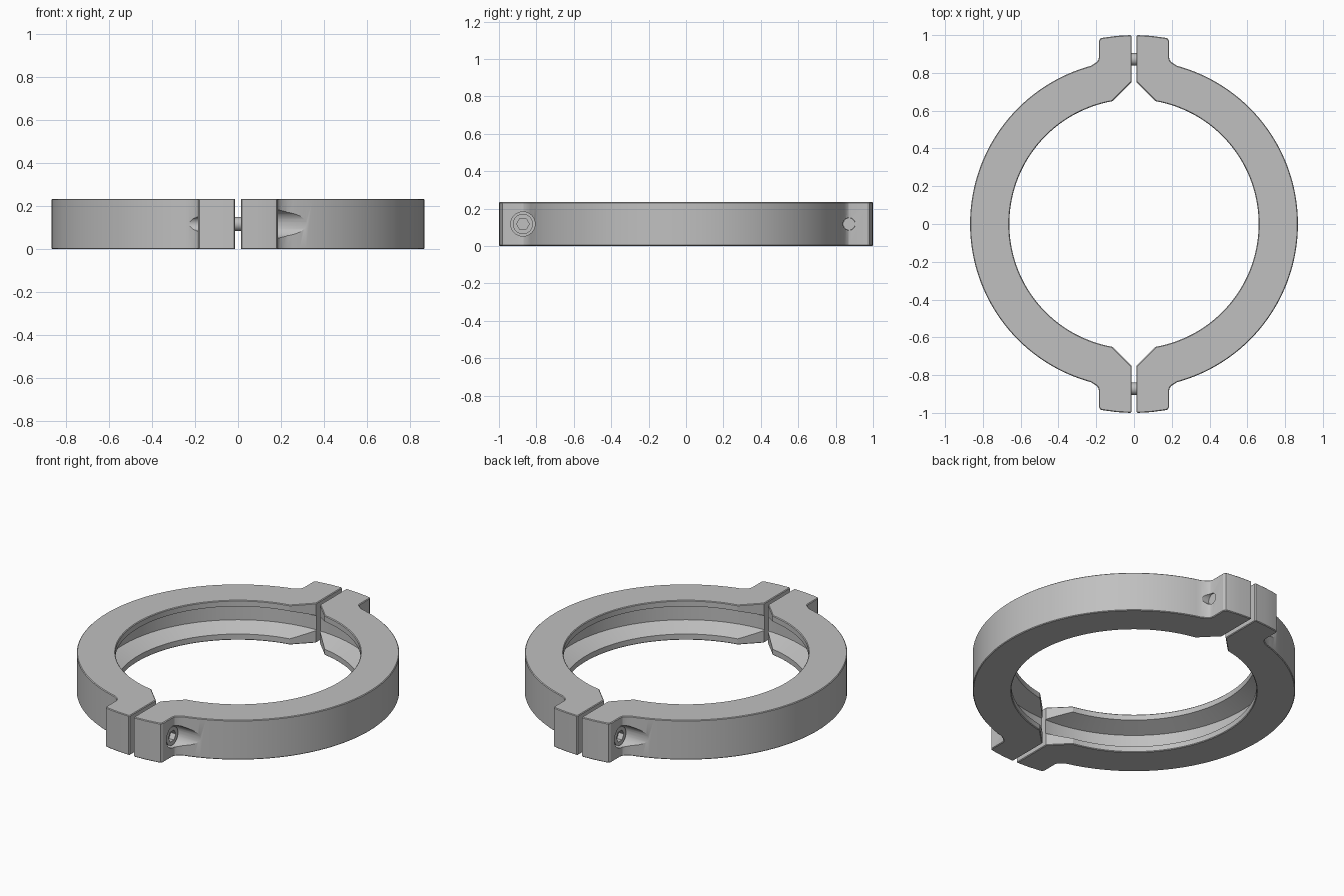
import bpy, bmesh
from math import sin, cos, asin, pi, radians
from mathutils import Matrix, Vector

if "Cube" in bpy.data.objects:
    bpy.data.objects.remove(bpy.data.objects["Cube"])

HEIGHT = 0.235
MID = HEIGHT / 2
OUTER, INNER, GROOVE = 0.868, 0.66, 0.757
BOLT_Y = 0.872

steel = bpy.data.materials.new("satin steel grey")
steel.use_nodes = True
GREY = (0.527, 0.527, 0.527, 1)
steel.diffuse_color = GREY
steel.node_tree.nodes["Principled BSDF"].inputs["Base Color"].default_value = GREY


def make(name, bm):
    bmesh.ops.recalc_face_normals(bm, faces=bm.faces)
    mesh = bpy.data.meshes.new(name)
    bm.to_mesh(mesh)
    bm.free()
    mesh.materials.append(steel)
    obj = bpy.data.objects.new(name, mesh)
    bpy.context.collection.objects.link(obj)
    return obj


def rod(name, x0, x1, y, radius, sides=40):
    """Cylinder along x at bolt height."""
    bm = bmesh.new()
    place = Matrix.Translation(((x0 + x1) / 2, y, MID)) @ Matrix.Rotation(pi / 2, 4, "Y")
    bmesh.ops.create_cone(bm, cap_ends=True, segments=sides, radius1=radius,
                          radius2=radius, depth=x1 - x0, matrix=place)
    return make(name, bm)


def cut(obj, cutter):
    cutter.hide_render = True
    mod = obj.modifiers.new("cut", "BOOLEAN")
    mod.operation, mod.solver, mod.object = "DIFFERENCE", "EXACT", cutter
    bpy.context.view_layer.objects.active = obj
    bpy.ops.object.modifier_apply(modifier=mod.name)
    bpy.data.objects.remove(cutter)


def smooth(obj):
    bpy.ops.object.select_all(action="DESELECT")
    obj.select_set(True)
    bpy.context.view_layer.objects.active = obj
    bpy.ops.object.shade_smooth_by_angle(angle=radians(25))


def arc(radius, x_end, steps):
    """Arc on the +x side, from -y to +y, ending at the given x."""
    half = pi / 2 - asin(x_end / radius)
    angles = [-half + 2 * half * i / steps for i in range(steps + 1)]
    return [(radius * cos(a), radius * sin(a)) for a in angles]


# Half ring outline: gap face, lug, fillet, outer arc, then back along the bore
lug = [(0.013, 0.752), (0.013, 0.994), (0.018, 1.0), (0.09, 0.996), (0.165, 0.986),
       (0.179, 0.982), (0.186, 0.968), (0.186, 0.882), (0.189, 0.868),
       (0.198, 0.857), (0.21, 0.849)]
outline = [(x, -y) for x, y in lug]
outline += arc(OUTER, 0.228, 72)
outline += lug[::-1]
outline += arc(INNER, 0.115, 72)[::-1]

bm = bmesh.new()
base = bm.faces.new([bm.verts.new((x, y, 0)) for x, y in outline])
top = bmesh.ops.extrude_face_region(bm, geom=[base], use_keep_orig=True)["geom"]
bmesh.ops.translate(bm, vec=Vector((0, 0, HEIGHT)),
                    verts=[g for g in top if isinstance(g, bmesh.types.BMVert)])
rims = [e for e in bm.edges if abs(e.verts[0].co.z - e.verts[1].co.z) < 0.001]
bmesh.ops.recalc_face_normals(bm, faces=bm.faces)
bmesh.ops.bevel(bm, geom=rims, offset=0.004, segments=1, affect="EDGES")
half_ring = make("left_clamp_half", bm)

# Tapered groove around the bore
bm = bmesh.new()
section = [(0.6, 0.011), (GROOVE, 0.075), (GROOVE, HEIGHT - 0.075), (0.6, HEIGHT - 0.011)]
verts = [bm.verts.new((r, 0, z)) for r, z in section]
edges = [bm.edges.new((verts[i], verts[(i + 1) % 4])) for i in range(4)]
bmesh.ops.spin(bm, geom=verts + edges, cent=(0, 0, 0), axis=(0, 0, 1),
               angle=2 * pi, steps=144, use_merge=True)
bmesh.ops.remove_doubles(bm, verts=bm.verts, dist=0.0001)
cut(half_ring, make("groove_cutter", bm))

# Bolt head pocket, clearance hole and threaded hole
cut(half_ring, rod("pocket_cutter", 0.1, 0.6, -BOLT_Y, 0.065))
cut(half_ring, rod("clearance_cutter", -0.1, 0.15, -BOLT_Y, 0.035))
cut(half_ring, rod("thread_cutter", -0.1, 0.4, BOLT_Y, 0.033))

# Socket head bolt
head = rod("front_bolt_head", 0.1, 0.178, -BOLT_Y, 0.054)
cut(head, rod("hex_cutter", 0.145, 0.25, -BOLT_Y, 0.034, 6))
shank = rod("front_bolt_shank", -0.18, 0.11, -BOLT_Y, 0.032)

# The other half and bolt are the same parts turned half way round
names = {half_ring: "right_clamp_half", head: "back_bolt_head", shank: "back_bolt_shank"}
for part, other in names.items():
    smooth(part)
    twin = part.copy()
    twin.data = part.data.copy()
    twin.name = other
    twin.rotation_euler.z = pi
    bpy.context.collection.objects.link(twin)
